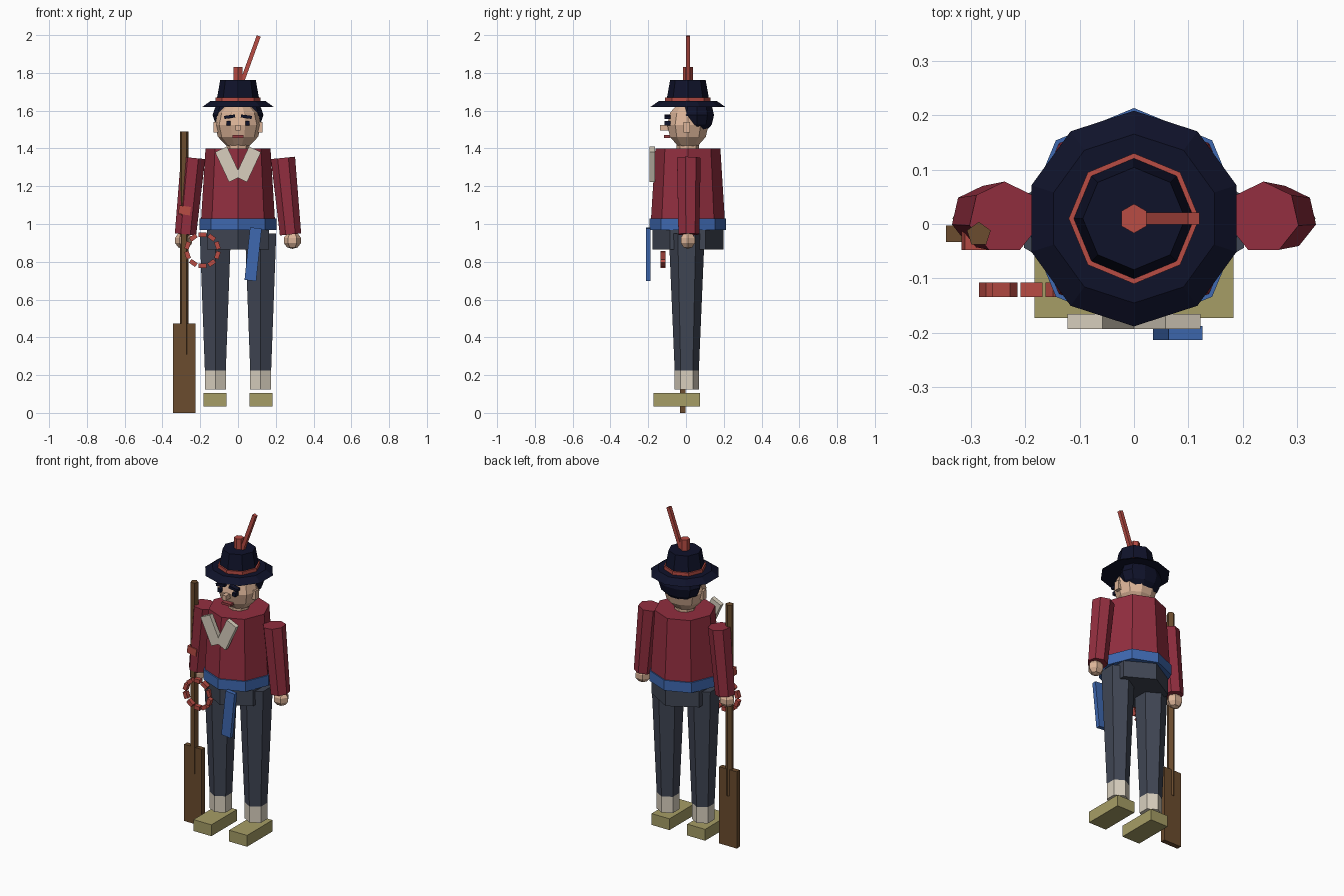
import bpy, bmesh, math
from mathutils import Matrix, Vector

if "Cube" in bpy.data.objects:
    bpy.data.objects.remove(bpy.data.objects["Cube"])


def material(name, rgb):
    m = bpy.data.materials.new(name)
    lin = [((c / 255 + 0.055) / 1.055) ** 2.4 if c > 10 else c / 255 / 12.92 for c in rgb]
    m.diffuse_color = (*lin, 1)
    m.use_nodes = True
    m.node_tree.nodes["Principled BSDF"].inputs["Base Color"].default_value = m.diffuse_color
    return m


NAVY = material("navy", (15, 18, 42))
CRIMSON = material("crimson", (146, 46, 63))
CORAL = material("coral", (184, 76, 68))
BLUE = material("sash blue", (62, 104, 176))
CHARCOAL = material("charcoal", (64, 70, 84))
CREAM = material("cream", (216, 207, 190))
OLIVE = material("olive", (166, 157, 102))
BROWN = material("wood brown", (107, 76, 46))
SKIN = material("skin", (220, 180, 152))
LIP = material("lip red", (150, 62, 66))
CY = 0.01  # body axis sits slightly behind the centre


def finish(bm, name, mat):
    me = bpy.data.meshes.new(name)
    bm.to_mesh(me)
    bm.free()
    me.materials.append(mat)
    ob = bpy.data.objects.new(name, me)
    bpy.context.collection.objects.link(ob)
    return ob


def tube(name, mat, sides, r1, r2, p1, p2):
    """Flat-sided frustum from p1 to p2."""
    p1, p2 = Vector(p1), Vector(p2)
    d = p2 - p1
    bm = bmesh.new()
    rot = Vector((0, 0, 1)).rotation_difference(d).to_matrix().to_4x4()
    bmesh.ops.create_cone(bm, cap_ends=True, segments=sides, radius1=r1, radius2=r2,
                          depth=d.length, matrix=Matrix.Translation((p1 + p2) / 2) @ rot)
    return finish(bm, name, mat)


def box(name, mat, centre, size, tilt=0):
    """Box tilted about the y axis, in degrees."""
    bm = bmesh.new()
    bmesh.ops.create_cube(bm, size=1, matrix=Matrix.Translation(centre)
                          @ Matrix.Rotation(math.radians(tilt), 4, 'Y')
                          @ Matrix.Diagonal((*size, 1)))
    return finish(bm, name, mat)


def ball(name, mat, centre, radii, segs, rings):
    bm = bmesh.new()
    bmesh.ops.create_uvsphere(bm, u_segments=segs, v_segments=rings, radius=1,
                              matrix=Matrix.Translation(centre) @ Matrix.Diagonal((*radii, 1))
                              @ Matrix.Rotation(math.pi / 2, 4, 'Z'))
    return finish(bm, name, mat)


def upright(name, mat, sides, r1, r2, z1, z2):
    return tube(name, mat, sides, r1, r2, (0, CY, z1), (0, CY, z2))


# Torso
upright("jacket", CRIMSON, 8, 0.195, 0.172, 1.03, 1.40)
upright("belt", BLUE, 8, 0.203, 0.203, 0.967, 1.03)
upright("hips", CHARCOAL, 6, 0.188, 0.188, 0.865, 0.98)
upright("neck", SKIN, 8, 0.06, 0.06, 1.38, 1.44)
box("sash_tail", BLUE, (0.08, -0.2, 0.84), (0.062, 0.026, 0.28), 6)

# Paired limbs, collar flaps and face details
for side, s in (("left", -1), ("right", 1)):
    tube(side + "_leg", CHARCOAL, 6, 0.064, 0.095, (s * 0.12, 0.004, 0.225), (s * 0.12, 0.004, 0.95))
    tube(side + "_sock", CREAM, 6, 0.064, 0.064, (s * 0.12, 0.004, 0.125), (s * 0.12, 0.004, 0.225))
    box(side + "_shoe", OLIVE, (s * 0.122, -0.049, 0.07), (0.122, 0.248, 0.07))
    tube(side + "_sleeve", CRIMSON, 7, 0.058, 0.066, (s * 0.278, 0.012, 0.945), (s * 0.238, 0.012, 1.35))
    ball(side + "_hand", SKIN, (s * 0.288, 0.01, 0.913), (0.048, 0.045, 0.045), 6, 5)
    box(side + "_collar", CREAM, (s * 0.053, -0.179, 1.316), (0.07, 0.028, 0.175), s * 25)
    box(side + "_ear", SKIN, (s * 0.118, 0.003, 1.512), (0.022, 0.034, 0.055))
    box(side + "_eye", NAVY, (s * 0.05, -0.098, 1.533), (0.022, 0.03, 0.022))
    box(side + "_eyebrow", NAVY, (s * 0.044, -0.098, 1.568), (0.058, 0.03, 0.016), s * 8)

# Head
ball("head", SKIN, (0, CY, 1.525), (0.123, 0.115, 0.127), 10, 6)
ball("hair", NAVY, (0, 0.058, 1.577), (0.135, 0.095, 0.102), 10, 6)
box("nose", SKIN, (0, -0.115, 1.51), (0.026, 0.044, 0.03))
box("mouth", LIP, (0, -0.1, 1.463), (0.06, 0.034, 0.014))

# Hat
upright("hat_brim", NAVY, 10, 0.198, 0.155, 1.62, 1.65)
upright("hat_band", CORAL, 8, 0.12, 0.12, 1.645, 1.67)
upright("hat_crown", NAVY, 8, 0.115, 0.094, 1.645, 1.763)
upright("plume_holder", CORAL, 6, 0.027, 0.027, 1.75, 1.83)
box("plume", CORAL, (0.067, CY, 1.878), (0.022, 0.022, 0.25), 20)

# Paddle
tube("paddle_shaft", BROWN, 5, 0.023, 0.023, (-0.285, -0.019, 0.31), (-0.285, -0.019, 1.49))
box("paddle_blade", BROWN, (-0.285, -0.018, 0.237), (0.12, 0.03, 0.474))
box("paddle_wrap", CORAL, (-0.283, -0.022, 1.072), (0.062, 0.052, 0.045), 8)

# Ring of short blocks hanging by the hip
COUNT = 10
for i in range(COUNT):
    a = 2 * math.pi * (i + 0.5) / COUNT
    box(f"ring_block_{i + 1}", CORAL,
        (-0.188 + 0.083 * math.cos(a), -0.121, 0.861 + 0.083 * math.sin(a)),
        (0.024, 0.027, 0.04), -math.degrees(a))
